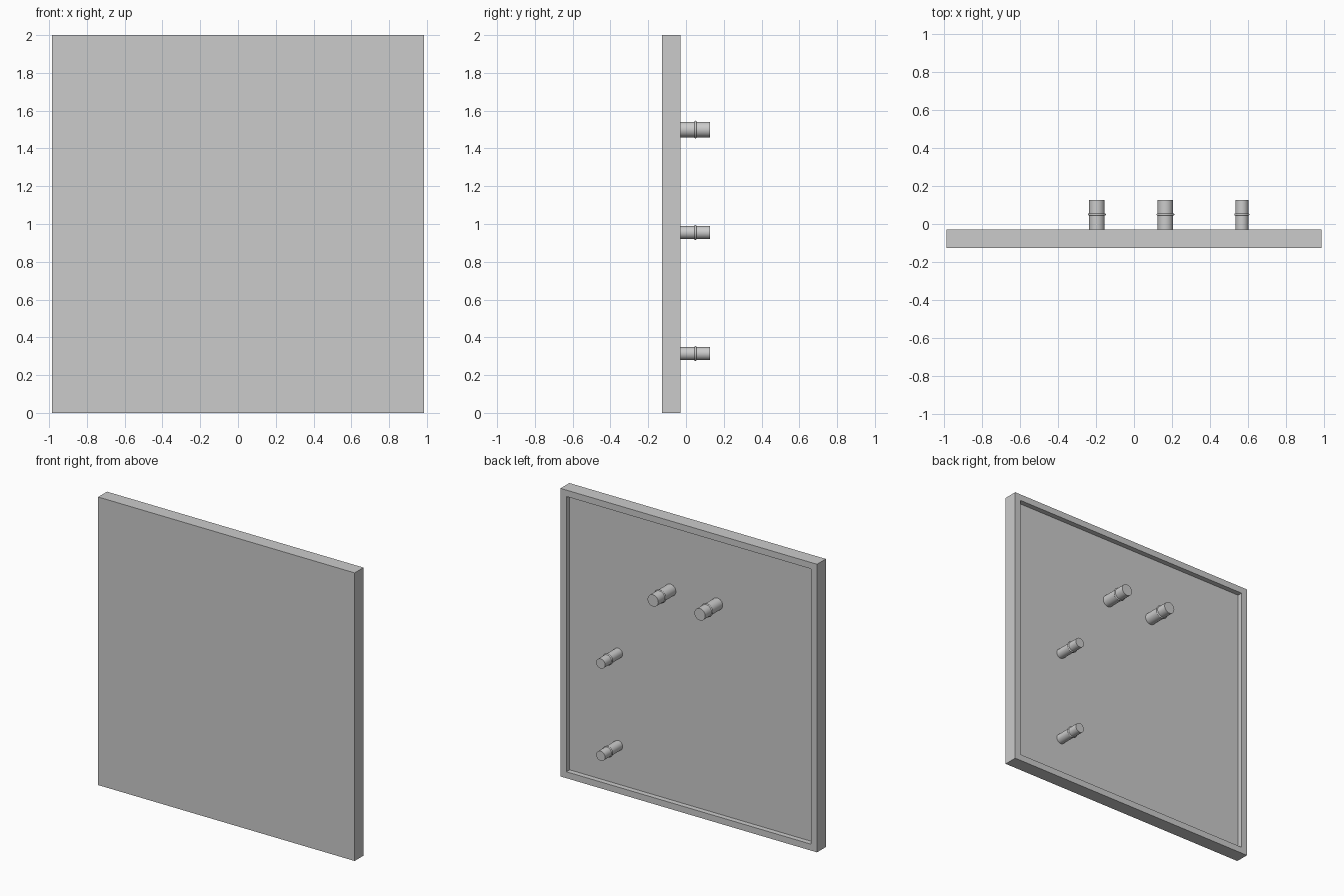
import bpy
import bmesh
import math
from mathutils import Matrix

cube = bpy.data.objects.get("Cube")
if cube:
    bpy.data.objects.remove(cube, do_unlink=True)

grey = bpy.data.materials.new("plain grey")
grey.use_nodes = True
colour = (0.6, 0.6, 0.6, 1)
grey.diffuse_color = colour
grey.node_tree.nodes["Principled BSDF"].inputs["Base Color"].default_value = colour

WIDTH, HEIGHT = 1.97, 2.0
FRONT, BACK, PEG_END = -0.127, -0.03, 0.127
RIM, RECESS = 0.063, 0.036
FLOOR = BACK - RECESS


def add_object(name, bm):
    bmesh.ops.recalc_face_normals(bm, faces=bm.faces)
    mesh = bpy.data.meshes.new(name)
    bm.to_mesh(mesh)
    bm.free()
    obj = bpy.data.objects.new(name, mesh)
    bpy.context.collection.objects.link(obj)
    mesh.materials.append(grey)
    return obj


# Panel: a slab whose back is inset and sunk to leave a raised rim
bm = bmesh.new()
bmesh.ops.create_cube(bm, size=1)
bmesh.ops.scale(bm, vec=(WIDTH, BACK - FRONT, HEIGHT), verts=bm.verts)
bmesh.ops.translate(bm, vec=(0, (FRONT + BACK) / 2, HEIGHT / 2), verts=bm.verts)
bm.normal_update()
back = max(bm.faces, key=lambda f: f.normal.y)
bmesh.ops.inset_individual(bm, faces=[back], thickness=RIM)
floor = bmesh.ops.extrude_discrete_faces(bm, faces=[back])["faces"][0]
bmesh.ops.translate(bm, vec=(0, -RECESS, 0), verts=floor.verts)
add_object("panel", bm)


# Peg: a turned profile with a small rounded bead around it
def add_peg(name, x, z, radius):
    bead_y, bead = 0.05, 0.006
    profile = [(0, FLOOR), (radius, FLOOR)]
    for i in range(7):
        a = math.pi * i / 6
        profile.append((radius + bead * math.sin(a), bead_y - bead * math.cos(a)))
    profile += [(radius, PEG_END), (0, PEG_END)]
    bm = bmesh.new()
    verts = [bm.verts.new((r, y, 0)) for r, y in profile]
    edges = [bm.edges.new(pair) for pair in zip(verts, verts[1:])]
    bmesh.ops.spin(bm, geom=verts + edges, cent=(0, 0, 0), axis=(0, 1, 0),
                   angle=math.tau, steps=32)
    bmesh.ops.remove_doubles(bm, verts=bm.verts, dist=0.0001)
    peg = add_object(name, bm)
    peg.matrix_world = Matrix.Translation((x, 0, z))
    bpy.ops.object.select_all(action="DESELECT")
    peg.select_set(True)
    bpy.context.view_layer.objects.active = peg
    bpy.ops.object.shade_smooth_by_angle(angle=math.radians(40))


add_peg("upper_right_peg", -0.195, 1.5, 0.041)
add_peg("upper_left_peg", 0.165, 1.5, 0.041)
add_peg("middle_peg", 0.567, 0.955, 0.034)
add_peg("lower_peg", 0.567, 0.314, 0.034)
